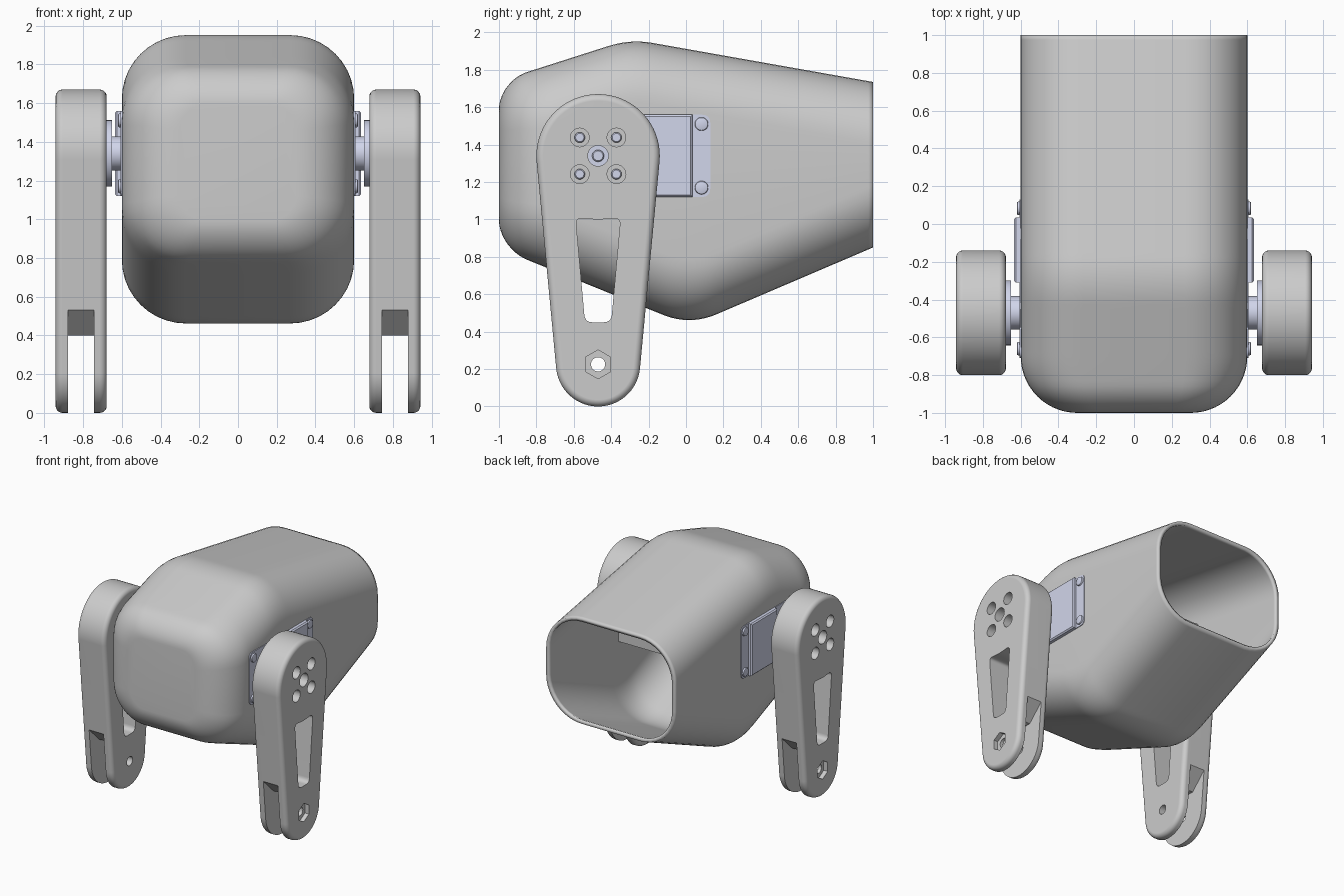
import bpy, bmesh
from math import sin, cos, pi, sqrt, asin
from mathutils import Vector

if "Cube" in bpy.data.objects:
    bpy.data.objects.remove(bpy.data.objects["Cube"])

SY, SZ = -0.47, 1.34          # shoulder axis (y, z)
KZ = 0.225                    # knee axis height

metal = bpy.data.materials.new("lavender_metal")
metal.diffuse_color = (0.64, 0.67, 0.83, 1)
metal.use_nodes = True
metal.node_tree.nodes["Principled BSDF"].inputs["Base Color"].default_value = metal.diffuse_color


def finish(ob, mat=None, mirror=True):
    bpy.ops.object.select_all(action='DESELECT')
    ob.select_set(True)
    bpy.context.view_layer.objects.active = ob
    bpy.ops.object.shade_smooth_by_angle(angle=pi / 6)
    if mat:
        ob.data.materials.append(mat)
    if mirror:
        ob.modifiers.new("mirror", 'MIRROR').use_clip = False
    return ob


def new_object(name, bm):
    bmesh.ops.recalc_face_normals(bm, faces=bm.faces)
    me = bpy.data.meshes.new(name)
    bm.to_mesh(me)
    bm.free()
    ob = bpy.data.objects.new(name, me)
    bpy.context.collection.objects.link(ob)
    return ob


def prism(name, pts, x0, x1, bevel=0.0, segs=3):
    """Extrude a (y, z) outline along x, optionally rounding both rims."""
    bm = bmesh.new()
    f = bm.faces.new([bm.verts.new((x0, y, z)) for y, z in pts])
    res = bmesh.ops.extrude_face_region(bm, geom=[f])
    vs = [v for v in res["geom"] if isinstance(v, bmesh.types.BMVert)]
    bmesh.ops.translate(bm, verts=vs, vec=(x1 - x0, 0, 0))
    bmesh.ops.recalc_face_normals(bm, faces=bm.faces)
    if bevel:
        rims = [e for e in bm.edges if abs(e.verts[0].co.x - e.verts[1].co.x) < 1e-6]
        bmesh.ops.bevel(bm, geom=rims, offset=bevel, segments=segs, profile=0.5,
                        affect='EDGES', clamp_overlap=True)
    return new_object(name, bm)


def circle(y, z, r, n=28, a0=0.0):
    return [(y + r * cos(a0 + 2 * pi * i / n), z + r * sin(a0 + 2 * pi * i / n)) for i in range(n)]


def rounded(pts, d, n=5):
    """Soften each corner of an outline with a small curve."""
    out = []
    for i, p in enumerate(pts):
        p = Vector(p)
        a = p + (Vector(pts[i - 1]) - p).normalized() * d
        b = p + (Vector(pts[(i + 1) % len(pts)]) - p).normalized() * d
        for k in range(n + 1):
            t = k / n
            out.append(tuple(a * (1 - t) ** 2 + p * 2 * t * (1 - t) + b * t * t))
    return out


def rect(y0, y1, z0, z1):
    return [(y0, z0), (y1, z0), (y1, z1), (y0, z1)]


def cut(ob, cutters):
    bpy.context.view_layer.objects.active = ob
    for c in cutters:
        c.hide_render = True
        m = ob.modifiers.new("cut", 'BOOLEAN')
        m.object, m.operation, m.solver = c, 'DIFFERENCE', 'EXACT'
        bpy.ops.object.modifier_apply(modifier=m.name)
        bpy.data.objects.remove(c, do_unlink=True)


# Body shell: rounded-rectangle sections lofted from the nose to the open back
def soft_min(a, b, k):
    h = max(k - abs(a - b), 0) / k
    return min(a, b) - h * h * k / 4


def inset(y, length):
    t = min((y + 1) / length, 1)
    return 1 - sqrt(max(0, 1 - (1 - t) ** 2))


def section(y):
    ix, iz = inset(y, 0.3), inset(y, 0.15)
    top = soft_min(1.74 + 0.32 * (y + 1), 1.735 + 0.177 * (1 - y), 0.06) - 0.15 * iz
    bot = -soft_min(-0.845 + 0.405 * (y + 1), -0.85 - 0.427 * (y - 1), 0.12) + 0.15 * iz
    w, r = 0.6 - 0.3 * ix, 0.33 - 0.2 * ix
    ring = []
    for q, (sx, cz) in enumerate([(1, top - r), (-1, top - r), (-1, bot + r), (1, bot + r)]):
        for i in range(11):
            a = (q + i / 10) * pi / 2
            ring.append((sx * (w - r) + r * cos(a), y, cz + r * sin(a)))
    return ring


bm = bmesh.new()
ys = [-1 + 0.3 * (1 - cos(i * pi / 28)) for i in range(14)] + [-0.7 + 0.025 * i for i in range(69)]
rings = [[bm.verts.new(p) for p in section(y)] for y in ys]
for a, b in zip(rings, rings[1:]):
    for i in range(len(a)):
        j = (i + 1) % len(a)
        bm.faces.new((a[i], a[j], b[j], b[i]))
bm.faces.new(rings[0])
body = finish(new_object("body_shell", bm), mirror=False)
m = body.modifiers.new("wall", 'SOLIDIFY')
m.thickness, m.offset = 0.03, -1

# Motor housing inside the shell
finish(prism("inner_motor_housing", rect(-0.69, 0.08, 1.11, 1.57), -0.585, 0.585), mirror=False)

# Motor flanges, raised covers and screws on both sides
finish(prism("motor_flange", rounded(rect(-0.71, 0.13, 1.12, 1.56), 0.045), 0.575, 0.606), metal)
finish(prism("motor_cover", rect(-0.31, 0.035, 1.12, 1.56), 0.59, 0.635, 0.01, 1), metal)
for i, (y, z) in enumerate([(0.083, 1.51), (0.083, 1.17), (-0.66, 1.51), (-0.66, 1.17)]):
    finish(prism(f"flange_screw_{i + 1}", circle(y, z, 0.036), 0.59, 0.62, 0.008, 2), metal)

# Output shaft and horn
finish(prism("output_hub", circle(SY, SZ, 0.088, 40), 0.59, 0.656), metal)
finish(prism("horn_disc", circle(SY, SZ, 0.172, 48), 0.652, 0.684), metal)

# Legs: tapered outline around the shoulder and knee axes
R, r = 0.33, 0.225
tilt = asin((R - r) / (SZ - KZ))
N = 36
outline = []
for i in range(N + 1):
    a = -tilt + (pi + 2 * tilt) * i / N
    outline.append((SY + R * cos(a), SZ + R * sin(a)))
for i in range(N + 1):
    a = pi + tilt + (pi - 2 * tilt) * i / N
    outline.append((SY + r * cos(a), KZ + r * sin(a)))
leg = prism("leg", outline, 0.678, 0.942, 0.036, 5)

bolts = [(SY + sy * 0.098, SZ + sz * 0.098) for sy in (-1, 1) for sz in (-1, 1)]
window = rounded([(-0.54, 0.45), (-0.40, 0.45), (-0.35, 1.01), (SY, 0.998), (-0.59, 1.01)], 0.04)
fork = [(SY - 0.5, -0.1), (SY + 0.5, -0.1), (SY + 0.5, 0.77), (SY + 0.12, 0.40),
        (SY - 0.12, 0.40), (SY - 0.5, 0.77)]
cutters = [prism("c", fork, 0.743, 0.877),
           prism("c", window, 0.6, 1.0),
           prism("c", circle(SY, SZ, 0.055), 0.6, 1.0),
           prism("c", circle(SY, KZ, 0.038), 0.6, 1.0),
           prism("c", circle(SY, KZ, 0.077, 6, pi / 6), 0.905, 1.0)]
cutters += [prism("c", circle(y, z, 0.05), 0.72, 1.0) for y, z in bolts]
cut(leg, cutters)
finish(leg)
leg.modifiers.new("weighted", 'WEIGHTED_NORMAL').keep_sharp = True

# Screws that hold the legs to the horns
for i, (y, z) in enumerate(bolts):
    finish(prism(f"leg_screw_{i + 1}", circle(y, z, 0.028), 0.67, 0.737, 0.006, 1), metal)
finish(prism("shoulder_screw", circle(SY, SZ, 0.032), 0.67, 0.705, 0.006, 1), metal)
